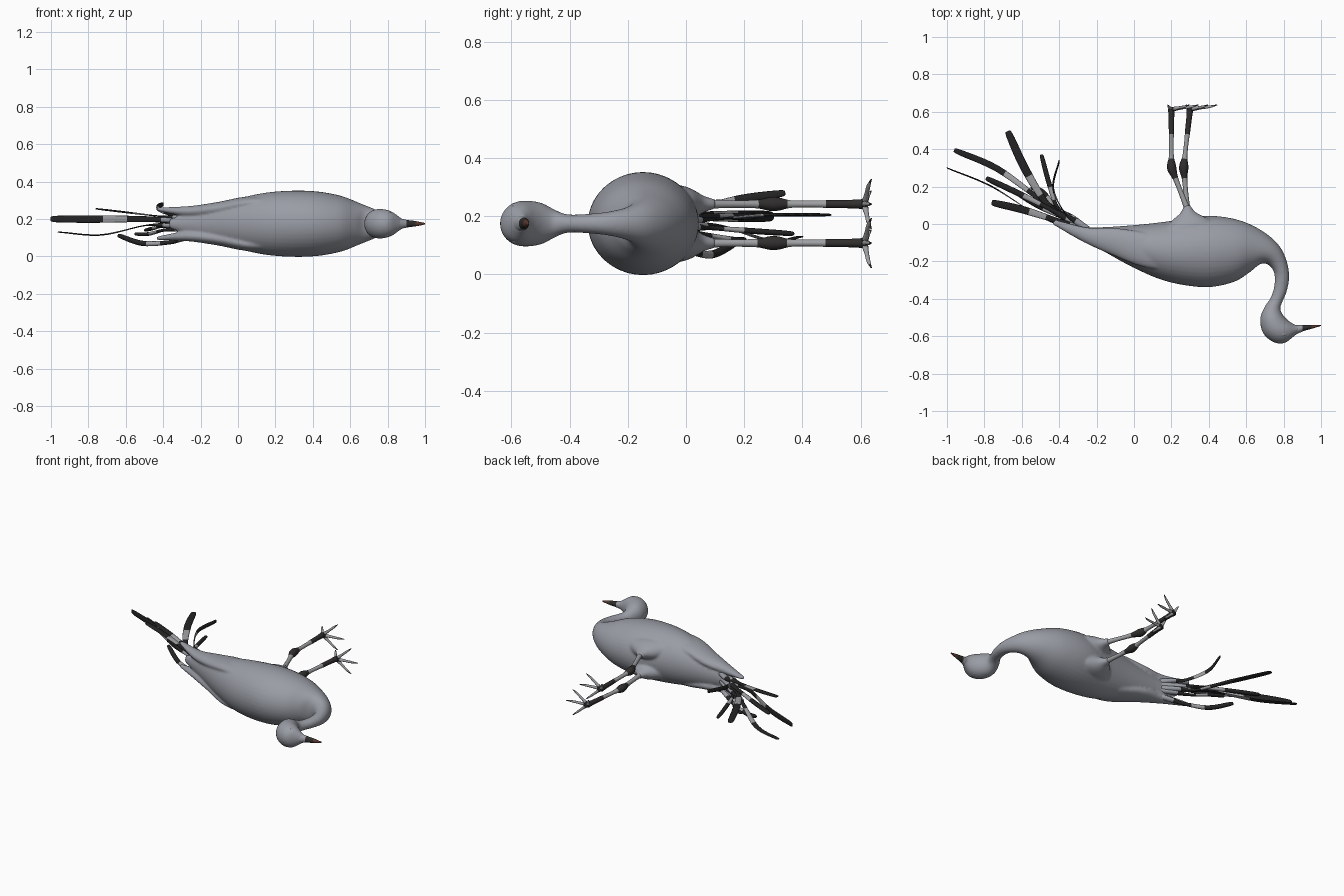
import bpy, bmesh, math
from mathutils import Vector as V

ZC = 0.175  # the bird lies on its side: symmetry plane is z = ZC


def mat(name, c):
    m = bpy.data.materials.new(name)
    m.diffuse_color = (*c, 1)
    return m


GREY = mat("plumage grey", (0.32, 0.335, 0.375))
DARK = mat("feather black", (0.018, 0.018, 0.019))
LEG = mat("leg grey", (0.35, 0.355, 0.37))
JOINT = mat("joint black", (0.03, 0.028, 0.027))
BEAK = mat("beak brown", (0.11, 0.045, 0.032))


def spline(rows, steps):
    """Catmull-Rom through rows of numbers"""
    out = []
    n = len(rows)
    for i in range(n - 1):
        p0, p1, p2, p3 = rows[max(i - 1, 0)], rows[i], rows[i + 1], rows[min(i + 2, n - 1)]
        for s in range(steps):
            t = s / steps
            out.append([0.5 * (2 * b + (c - a) * t + (2 * a - 5 * b + 4 * c - d) * t * t
                               + (3 * b - a - 3 * c + d) * t ** 3)
                        for a, b, c, d in zip(p0, p1, p2, p3)])
    out.append(list(rows[-1]))
    return out


def loft(name, rings, mats, rule=lambda t: 0, n=16):
    """Skin elliptical rings given as (centre, half axis a, half axis b)"""
    bm = bmesh.new()
    vs = [[bm.verts.new(c + a * math.cos(2 * math.pi * k / n) + b * math.sin(2 * math.pi * k / n))
           for k in range(n)] for c, a, b in rings]
    for i in range(len(vs) - 1):
        for k in range(n):
            f = bm.faces.new((vs[i][k], vs[i][(k + 1) % n], vs[i + 1][(k + 1) % n], vs[i + 1][k]))
            f.material_index = rule((i + 0.5) / (len(vs) - 1))
    bm.faces.new(vs[0]).material_index = rule(0)
    bm.faces.new(vs[-1]).material_index = rule(1)
    bmesh.ops.recalc_face_normals(bm, faces=bm.faces)
    for f in bm.faces:
        f.smooth = True
    me = bpy.data.meshes.new(name)
    bm.to_mesh(me)
    bm.free()
    for m in mats:
        me.materials.append(m)
    ob = bpy.data.objects.new(name, me)
    bpy.context.collection.objects.link(ob)
    return ob


def edge_rings(rows, steps, side=1):
    """rows: belly x,y, back x,y, z offset, z half width"""
    out = []
    for bx, by, kx, ky, z, w in spline(rows, steps):
        b, k = V((bx, by, ZC + side * z)), V((kx, ky, ZC + side * z))
        out.append(((b + k) / 2, (b - k) / 2, V((0, 0, max(w, 0.002)))))
    return out


def path_rings(rows, steps):
    """rows: x, y, z, radius across the path in the xy plane, radius other way"""
    pts = spline(rows, steps)
    out = []
    for i, p in enumerate(pts):
        a, b = pts[max(i - 1, 0)], pts[min(i + 1, len(pts) - 1)]
        d = (V(b[:3]) - V(a[:3])).normalized()
        side = V((-d.y, d.x, 0)).normalized()
        out.append((V(p[:3]), side * max(p[3], 0.001), d.cross(side) * max(p[4], 0.001)))
    return out


# Body, neck and head in one skin
body = [
    (-0.36, -0.012, -0.37, -0.04, 0, 0.025),
    (-0.20, -0.018, -0.20, -0.125, 0, 0.078),
    (0.00, -0.006, 0.00, -0.235, 0, 0.135),
    (0.18, 0.014, 0.18, -0.308, 0, 0.170),
    (0.38, 0.044, 0.38, -0.338, 0, 0.176),
    (0.55, 0.024, 0.53, -0.311, 0, 0.152),
    (0.68, -0.033, 0.62, -0.257, 0, 0.110),
    (0.77, -0.108, 0.67, -0.217, 0, 0.080),
    (0.814, -0.19, 0.711, -0.214, 0, 0.057),
    (0.830, -0.28, 0.748, -0.256, 0, 0.041),
    (0.817, -0.36, 0.750, -0.33, 0, 0.033),
    (0.792, -0.42, 0.730, -0.395, 0, 0.032),
    (0.782, -0.455, 0.700, -0.44, 0, 0.046),
    (0.798, -0.488, 0.675, -0.505, 0, 0.071),
    (0.824, -0.515, 0.688, -0.58, 0, 0.079),
    (0.845, -0.530, 0.74, -0.629, 0, 0.074),
    (0.860, -0.538, 0.80, -0.638, 0, 0.057),
    (0.872, -0.541, 0.852, -0.603, 0, 0.037),
    (0.885, -0.541, 0.88, -0.578, 0, 0.025),
]
body_ob = loft("body_neck_head", edge_rings(body, 5), [GREY], n=40)
parts = [body_ob]

# Folded wings, thighs and eyes, mirrored
wing = [
    (0.34, -0.10, 0.34, -0.26, 0.11, 0.03),
    (0.08, -0.05, 0.07, -0.235, 0.112, 0.036),
    (-0.10, -0.02, -0.12, -0.165, 0.08, 0.036),
    (-0.25, -0.018, -0.28, -0.092, 0.066, 0.028),
    (-0.42, 0.024, -0.44, 0.0, 0.078, 0.010),
]
for name, s in (("upper", 1), ("lower", -1)):
    parts.append(loft(name + "_wing", edge_rings(wing, 6, s), [GREY], n=20))
    z = ZC + s * 0.067
    thigh = [(0.29, -0.10, z - s * 0.01, 0.24, 0.085), (0.295, -0.02, z, 0.15, 0.066),
             (0.29, 0.03, z, 0.085, 0.046), (0.287, 0.062, z, 0.040, 0.028),
             (0.284, 0.10, z, 0.018, 0.017)]
    parts.append(loft(name + "_thigh", path_rings(thigh, 4), [GREY], n=28))
    eye = [(0.795 + 0.024 * math.sin(a), -0.588, ZC + s * 0.059, 0.014 * math.cos(a),
            0.012 * math.cos(a)) for a in (-1.5, -0.9, 0, 0.9, 1.5)]
    loft(name + "_eye", path_rings(eye, 2), [GREY], n=12)

# Blend body, wings and thighs into one smooth skin
with bpy.context.temp_override(active_object=body_ob, object=body_ob,
                               selected_objects=parts, selected_editable_objects=parts):
    bpy.ops.object.join()
rem = body_ob.modifiers.new("blend", 'REMESH')
rem.mode = 'VOXEL'
rem.voxel_size = 0.007
rem.use_smooth_shade = True
smo = body_ob.modifiers.new("soften", 'SMOOTH')
smo.factor = 0.5
smo.iterations = 8

# Beak, grey at the root, black and brown further on
beak = [(0.85, -0.541, 0.85, -0.60, 0, 0.034), (0.90, -0.540, 0.90, -0.575, 0, 0.021),
        (0.95, -0.539, 0.95, -0.560, 0, 0.014), (1.0, -0.539, 1.0, -0.545, 0, 0.004)]
loft("beak", edge_rings(beak, 4), [GREY, JOINT, BEAK],
     lambda t: 0 if t < 0.35 else 1 if t < 0.7 else 2, 16)

# Legs with dark joints, three front toes and a hind toe
for name, z, knee, foot in (("upper", ZC + 0.067, 0.2, 0.2), ("lower", ZC - 0.067, 0.265, 0.3)):
    hip = V((0.285, 0.08, z))
    kn, ft = V((knee, 0.3, z)), V((foot, 0.615, z))
    pts = []
    for a, b, t, r in ((hip, kn, 0, .016), (hip, kn, .4, .013), (hip, kn, .75, .015),
                       (hip, kn, .95, .024), (kn, ft, .06, .023), (kn, ft, .2, .013),
                       (kn, ft, .45, .012), (kn, ft, .62, .014), (kn, ft, .85, .015),
                       (kn, ft, 1, .018)):
        pts.append((*a.lerp(b, t), r, r))
    loft(name + "_leg", path_rings(pts, 4), [LEG, JOINT],
         lambda t: 1 if 0.22 < t < 0.54 or t > 0.74 else 0, 14)
    for i, (dx, dz) in enumerate(((0.145, 0.0), (0.095, 0.085), (0.095, -0.085), (-0.02, 0.045))):
        toe = [(foot, 0.613, z, 0.013, 0.013),
               (foot + dx * .4, 0.621, z + dz * .4, 0.008, 0.008),
               (foot + dx * .72, 0.627, z + dz * .72, 0.007, 0.007),
               (foot + dx, 0.637, z + dz, 0.002, 0.002)]
        loft(f"{name}_toe_{i + 1}", path_rings(toe, 4), [LEG, JOINT],
             lambda t: 1 if t < 0.17 or t > 0.85 else 0, 10)

# Tail plumes: lower, middle and tip points, half width in the xy plane, half width in z
plumes = [
    ((-0.46, 0.10, 0.19), (-0.58, 0.29, 0.205), (-0.675, 0.495, 0.205), 0.022, 0.006),
    ((-0.50, 0.13, 0.165), (-0.73, 0.295, 0.115), (-0.96, 0.395, 0.13), 0.017, 0.004),
    ((-0.52, 0.05, 0.20), (-0.76, 0.20, 0.20), (-1.0, 0.30, 0.20), 0.004, 0.020),
    ((-0.45, 0.08, 0.20), (-0.62, 0.165, 0.20), (-0.79, 0.245, 0.20), 0.016, 0.012),
    ((-0.42, 0.02, 0.215), (-0.59, 0.075, 0.235), (-0.76, 0.115, 0.255), 0.020, 0.005),
    ((-0.41, 0.09, 0.16), (-0.455, 0.22, 0.15), (-0.495, 0.37, 0.14), 0.013, 0.010),
    ((-0.37, 0.06, 0.23), (-0.432, 0.19, 0.26), (-0.40, 0.34, 0.28), 0.005, 0.014),
    ((-0.37, 0.03, 0.075), (-0.51, 0.095, 0.07), (-0.64, 0.175, 0.112), 0.014, 0.014),
    ((-0.40, 0.05, 0.14), (-0.48, 0.16, 0.12), (-0.55, 0.20, 0.12), 0.016, 0.010),
]
for i, (a, b, c, w, h) in enumerate(plumes):
    root = V((-0.22, -0.05, ZC + (a[2] - ZC) * 0.6))
    m = V(b).lerp(V(c), 0.9)
    rows = [(*root, 0.016, 0.018), (*root.lerp(V(a), 0.55), 0.018, 0.014),
            (*a, w * 0.75, h * 0.8), (*b, w, h), (*m, w * 0.85, h * 0.85),
            (*c, w * 0.1, h * 0.1)]
    loft(f"tail_plume_{i + 1}", path_rings(rows, 6), [GREY, DARK, LEG],
         lambda t: 0 if t < 0.22 else 2 if 0.46 < t < 0.58 else 1, 12)
